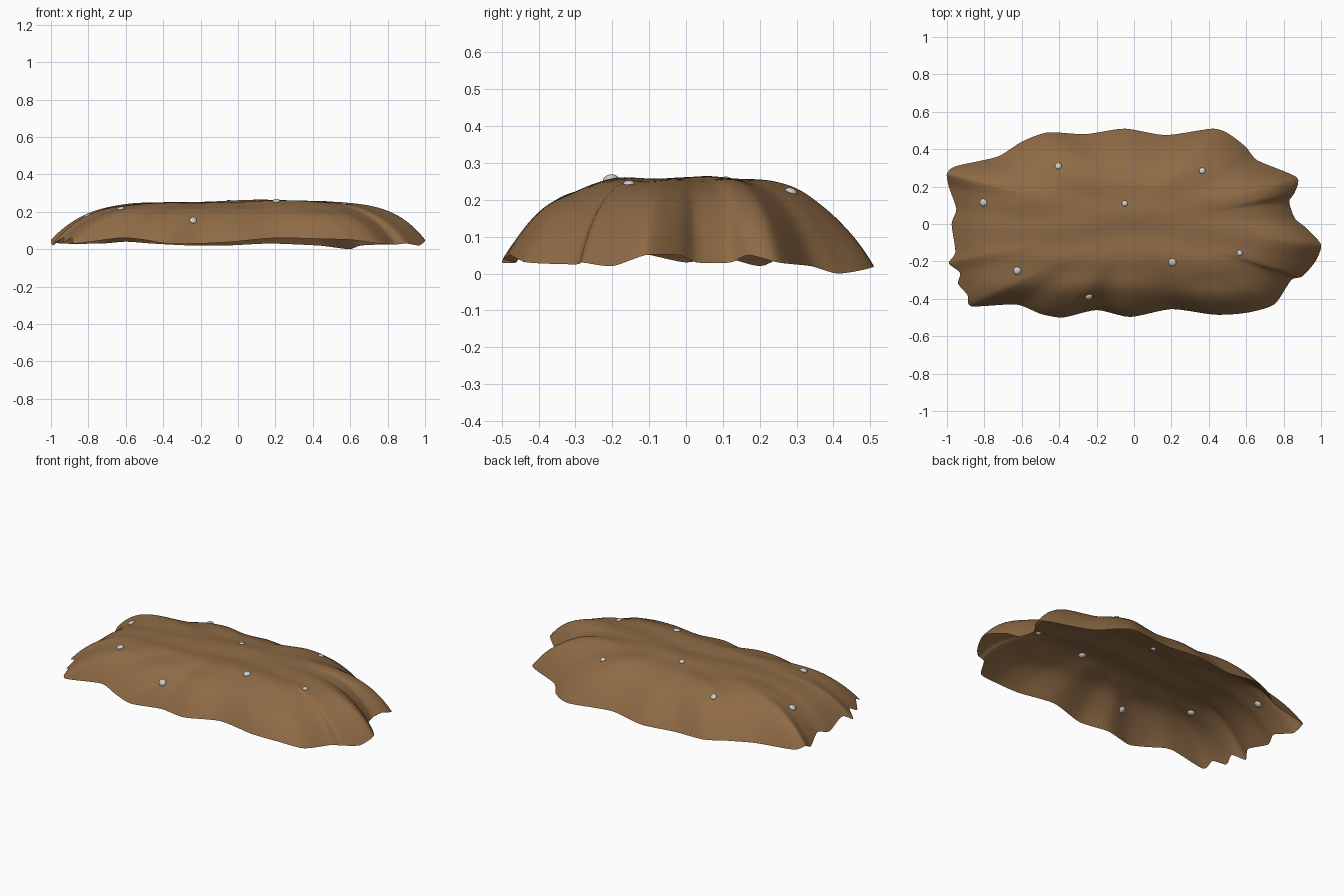
import bpy, bmesh, math
from mathutils import Vector, noise

if "Cube" in bpy.data.objects:
    bpy.data.objects.remove(bpy.data.objects["Cube"])

# Ragged rim of the bark sheet: x, y, z
RIM = [(-1, .27, .05), (-.95, .31, .03), (-.73, .36, .03), (-.6, .44, .04), (-.46, .49, .03),
       (-.26, .48, .02), (-.05, .51, .02), (.17, .475, .03), (.42, .51, .02), (.51, .48, .01),
       (.6, .41, .0), (.66, .34, .02), (.87, .25, .03), (.86, .17, .05), (.83, .12, .03),
       (.86, .03, .03), (.92, -.02, .05), (1, -.11, .05), (.97, -.2, .02), (.9, -.28, .03),
       (.84, -.3, .025), (.75, -.43, .03), (.6, -.475, .05), (.43, -.485, .055), (.2, -.455, .06),
       (-.02, -.497, .04), (-.2, -.46, .03), (-.38, -.5, .03), (-.5, -.48, .05), (-.63, -.43, .06),
       (-.87, -.44, .03), (-.89, -.38, .06), (-.94, -.32, .03), (-.93, -.26, .06), (-.99, -.21, .03),
       (-.955, -.15, .06), (-.975, 0, .03), (-.95, .08, .05), (-.99, .2, .02)]
STEPS, RINGS = 5, 40


def smooth_loop(points, steps):
    pts = [Vector(p) for p in points]
    out = []
    for i in range(len(pts)):
        a, b, c, d = (pts[(i + k) % len(pts)] for k in (-1, 0, 1, 2))
        for s in range(steps):
            u = s / steps
            m, n = (c - a) * .35, (d - b) * .35
            out.append(b * (2*u**3 - 3*u**2 + 1) + m * (u**3 - 2*u**2 + u)
                       + c * (3*u**2 - 2*u**3) + n * (u**3 - u**2))
    return out


def bark_point(rim, t):
    x, y = rim.x * t, rim.y * t
    side = abs(rim.y) * 2 / math.hypot(rim.x, rim.y * 2)
    power = 6 + ((3.1 if rim.y > 0 else 4.0) - 6) * side ** 2
    top = .255 + .01 * x + .02 * y
    z = rim.z + (top - rim.z) * (1 - t ** power)
    # lengthwise wrinkles
    z += .014 * noise.noise(Vector((x * 2.2, y * 8, 3.1))) * (1 - t ** 4)
    return Vector((x, y, z))


# Domed bark sheet, open underneath
bm = bmesh.new()
rim = smooth_loop(RIM, STEPS)
n = len(rim)
centre = bm.verts.new((0, 0, bark_point(Vector((1, 0, 0)), 0).z))
rings = []
for r in range(1, RINGS + 1):
    t = 1 - (1 - r / RINGS) ** 1.4
    rings.append([bm.verts.new(bark_point(p, t)) for p in rim])
for j in range(n):
    k = (j + 1) % n
    bm.faces.new((centre, rings[0][k], rings[0][j]))
    for a, b in zip(rings, rings[1:]):
        bm.faces.new((a[j], a[k], b[k], b[j]))
bm.normal_update()
if sum(f.normal.z for f in bm.faces) < 0:
    bmesh.ops.reverse_faces(bm, faces=bm.faces)
bmesh.ops.recalc_face_normals(bm, faces=bm.faces)
if sum(f.normal.z for f in bm.faces) < 0:
    bmesh.ops.reverse_faces(bm, faces=bm.faces)
for f in bm.faces:
    f.smooth = True
mesh = bpy.data.meshes.new("bark_sheet")
bm.to_mesh(mesh)
bm.free()
bark = bpy.data.objects.new("bark_sheet", mesh)
bpy.context.collection.objects.link(bark)
brown = bpy.data.materials.new("brown")
brown.diffuse_color = (.27, .145, .06, 1)
brown.use_nodes = True
brown.node_tree.nodes["Principled BSDF"].inputs["Base Color"].default_value = brown.diffuse_color
mesh.materials.append(brown)

# Small grey studs half sunk into the sheet
STUDS = [(-.805, .115, .021), (-.405, .31, .018), (.365, .285, .017), (-.05, .11, .016),
         (.565, -.155, .016), (.205, -.205, .021), (-.625, -.25, .021), (-.24, -.39, .02)]
bpy.context.view_layer.update()
for x, y, r in STUDS:
    hit, loc, normal, _ = bark.ray_cast(Vector((x, y, 1)), Vector((0, 0, -1)))
    bpy.ops.mesh.primitive_uv_sphere_add(segments=16, ring_count=10, radius=r, location=loc)
    stud = bpy.context.object
    stud.name = "stud"
    stud.scale = (1, 1, .6)
    stud.rotation_euler = normal.to_track_quat('Z', 'Y').to_euler()
    bpy.ops.object.shade_smooth()
